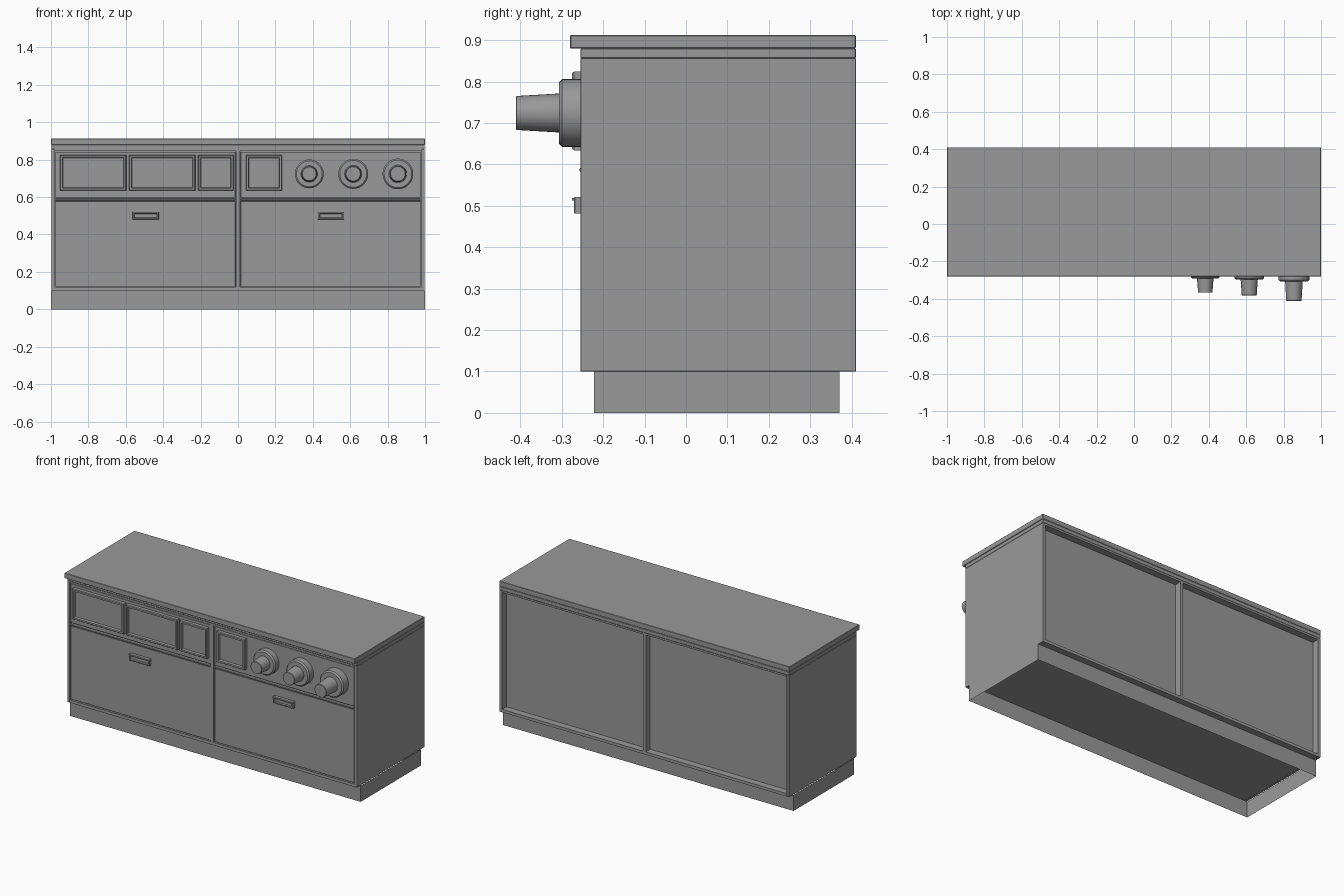
import bpy, bmesh, math
from mathutils import Matrix, Vector

if "Cube" in bpy.data.objects:
    bpy.data.objects.remove(bpy.data.objects["Cube"])

grey = bpy.data.materials.new("dark_grey")
grey.diffuse_color = (0.32, 0.32, 0.32, 1)
grey.use_nodes = True
grey.node_tree.nodes["Principled BSDF"].inputs["Base Color"].default_value = grey.diffuse_color


def finish(name, bm):
    bmesh.ops.recalc_face_normals(bm, faces=bm.faces)
    me = bpy.data.meshes.new(name)
    bm.to_mesh(me)
    bm.free()
    me.materials.append(grey)
    ob = bpy.data.objects.new(name, me)
    bpy.context.collection.objects.link(ob)
    return ob


def box_bm(x, y, z):
    bm = bmesh.new()
    size = Vector((x[1] - x[0], y[1] - y[0], z[1] - z[0]))
    mid = Vector((sum(x) / 2, sum(y) / 2, sum(z) / 2))
    bmesh.ops.create_cube(bm, size=1, matrix=Matrix.Translation(mid) @ Matrix.Diagonal((*size, 1)))
    return bm


def box(name, x, y, z, bevel=0.0):
    bm = box_bm(x, y, z)
    if bevel:
        bmesh.ops.bevel(bm, geom=bm.edges[:], offset=bevel, segments=1, affect='EDGES')
    return finish(name, bm)


def framed_box(name, x, y, z, rim, depth, chamfer):
    """Box whose front face has a chamfered rim around a sunken panel."""
    bm = box_bm(x, y, z)
    front = min(bm.faces, key=lambda f: f.calc_center_median().y)
    outer = list(front.verts)
    for thick, move in ((chamfer, 0), (rim, 0), (0.004, depth)):
        bmesh.ops.inset_region(bm, faces=[front], thickness=thick)
        for v in front.verts:
            v.co.y += move
    # pull the outer front edge back to form the chamfer
    for v in bm.verts:
        on_edge = min(abs(v.co.x - x[0]), abs(v.co.x - x[1])) < 1e-5 and \
            min(abs(v.co.z - z[0]), abs(v.co.z - z[1])) < 1e-5
        if on_edge and abs(v.co.y - y[0]) < 1e-5:
            v.co.y += chamfer
    return finish(name, bm)


def knob(name, cx, cz, y0, profile, sides=32):
    """Lathe (radius, distance forward) points around the y axis."""
    bm = bmesh.new()
    rings = []
    for r, d in profile:
        rings.append([bm.verts.new((cx + r * math.cos(2 * math.pi * i / sides), y0 - d,
                                    cz + r * math.sin(2 * math.pi * i / sides)))
                      for i in range(sides)])
    for a, b in zip(rings, rings[1:]):
        for i in range(sides):
            j = (i + 1) % sides
            bm.faces.new((a[i], a[j], b[j], b[i]))
    bm.faces.new(rings[0])
    bm.faces.new(rings[-1])
    ob = finish(name, bm)
    bpy.context.view_layer.objects.active = ob
    ob.select_set(True)
    bpy.ops.object.shade_smooth_by_angle(angle=math.radians(30))
    ob.select_set(False)


FRONT, BACK = -0.255, 0.41
HALF = 0.998

# Plinth: open-bottomed skirt
bm = box_bm((-1, 1), (-0.222, 0.37), (0, 0.1))
bmesh.ops.delete(bm, geom=[f for f in bm.faces if abs(f.normal.z) > 0.5], context='FACES')
finish("plinth", bm)

# Counter and the trim layer below it
box("countertop", (-1, 1), (-0.28, BACK), (0.88, 0.912), 0.002)
box("counter_trim", (-HALF, HALF), (FRONT, BACK), (0.856, 0.88), 0.002)

# Carcass: sides, divider, top and bottom boards around a core
for side, name in ((-1, "left_side"), (1, "right_side")):
    box(name, sorted((side * HALF, side * 0.98)), (FRONT, BACK), (0.1, 0.856), 0.001)
box("divider", (-0.01, 0.01), (FRONT, BACK), (0.118, 0.845))
box("bottom_board", (-0.98, 0.98), (FRONT, BACK), (0.1, 0.118))
box("top_board", (-0.98, 0.98), (FRONT, BACK), (0.845, 0.856))
box("core", (-0.98, 0.98), (-0.235, 0.367), (0.118, 0.845))

# Each bay: door, trim strip, control panel and handle
for cx, name in ((-0.495, "left"), (0.495, "right")):
    x = (cx - 0.482, cx + 0.482)
    box(name + "_door", x, (-0.25, -0.23), (0.121, 0.579), 0.002)
    box(name + "_trim_strip", x, (-0.257, -0.23), (0.582, 0.592), 0.002)
    box(name + "_control_panel", x, (-0.25, -0.23), (0.597, 0.842), 0.002)
    hx = cx + 0.002
    framed_box(name + "_handle", (hx - 0.07, hx + 0.07), (-0.27, -0.245), (0.481, 0.521),
               0.009, 0.007, 0.002)
    box(name + "_handle_lip", (hx - 0.068, hx + 0.068), (-0.275, -0.262), (0.513, 0.519))

# Display bezels
bezels = ((-0.953, -0.597), (-0.584, -0.228), (-0.213, -0.023), (0.042, 0.236))
for i, x in enumerate(bezels):
    framed_box(f"display_bezel_{i + 1}", x, (-0.275, -0.245), (0.634, 0.824), 0.014, 0.014, 0.005)

# Control knobs, growing in size to the right: x, flange radius, flange depth, tip depth
for i, (cx, r, flange, tip) in enumerate(((0.381, 0.077, 0.037, 0.112),
                                          (0.616, 0.08, 0.042, 0.127),
                                          (0.855, 0.082, 0.052, 0.156))):
    k = r / 0.082
    knob(f"knob_{i + 1}", cx, 0.724, FRONT,
         ((r, -0.008), (r, flange - 0.008), (r - 0.008, flange),
          (0.047 * k, flange), (0.041 * k, tip - 0.002), (0.039 * k, tip)))
